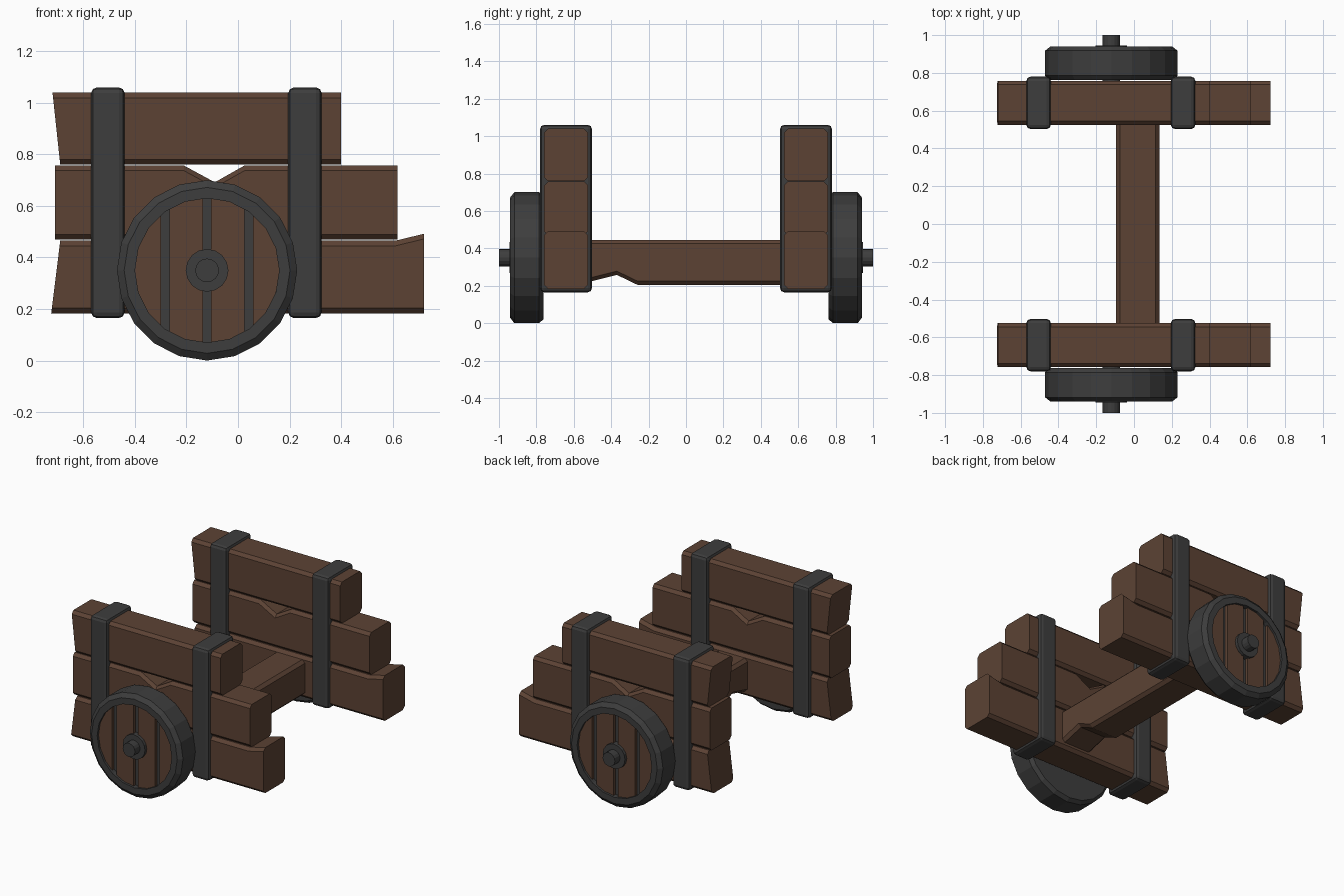
import bpy, bmesh, math

if "Cube" in bpy.data.objects:
    bpy.data.objects.remove(bpy.data.objects["Cube"])


def material(name, rgb):
    m = bpy.data.materials.new(name)
    m.diffuse_color = (*rgb, 1)
    m.use_nodes = True
    m.node_tree.nodes["Principled BSDF"].inputs["Base Color"].default_value = m.diffuse_color
    return m


WOOD = material("brown wood", (0.107, 0.055, 0.034))
IRON = material("dark iron", (0.047, 0.047, 0.047))
WX, WZ = -0.12, 0.35      # wheel centre


def finish(bm, name, mat):
    bmesh.ops.recalc_face_normals(bm, faces=bm.faces)
    me = bpy.data.meshes.new(name)
    bm.to_mesh(me)
    bm.free()
    me.materials.append(mat)
    ob = bpy.data.objects.new(name, me)
    bpy.context.collection.objects.link(ob)
    return ob


def skin(bm, loops):
    rings = [[bm.verts.new(p) for p in loop] for loop in loops]
    n = len(rings[0])
    for a, b in zip(rings, rings[1:]):
        for i in range(n):
            j = (i + 1) % n
            bm.faces.new((a[i], a[j], b[j], b[i]))
    bm.faces.new(rings[0])
    bm.faces.new(rings[-1])


def beam(name, stations, w0, w1, along_y=False, c=0.02):
    """Chamfered timber; stations are (pos at bottom, z bottom, pos at top, z top)."""
    loops = []
    for pb, zb, pt, zt in stations:
        loop = []
        for w, z in ((w0 + c, zb), (w1 - c, zb), (w1, zb + c), (w1, zt - c),
                     (w1 - c, zt), (w0 + c, zt), (w0, zt - c), (w0, zb + c)):
            p = pb + (pt - pb) * (z - zb) / (zt - zb)
            loop.append((w, p, z) if along_y else (p, w, z))
        loops.append(loop)
    bm = bmesh.new()
    skin(bm, loops)
    return finish(bm, name, WOOD)


def box(name, lo, hi, mat, bevel):
    bm = bmesh.new()
    bmesh.ops.create_cube(bm, size=1)
    for v in bm.verts:
        v.co = [(lo[i] + hi[i]) / 2 + v.co[i] * (hi[i] - lo[i]) for i in range(3)]
    bmesh.ops.bevel(bm, geom=bm.edges[:], offset=bevel, segments=2,
                    profile=0.5, affect='EDGES')
    return finish(bm, name, mat)


def lathe(name, profile, sides, s, mat):
    """Turn an (r, y) profile around the axle, mirrored by side s."""
    bm = bmesh.new()
    skin(bm, [[(WX + r * math.sin(2 * math.pi * i / sides), s * y,
                WZ + r * math.cos(2 * math.pi * i / sides)) for i in range(sides)]
              for r, y in profile])
    return finish(bm, name, mat)


def plank(name, a, b, s, r=0.283):
    """Vertical wheel board between offsets a and b, cut to the rim circle."""
    xs = [a + (b - a) * i / 4 for i in range(5)]
    h = [math.sqrt(max(r * r - x * x, 0.0004)) for x in xs]
    outline = list(zip(xs, h)) + [(x, -k) for x, k in zip(xs[::-1], h[::-1])]
    bm = bmesh.new()
    skin(bm, [[(WX + x, s * y, WZ + z) for x, z in outline] for y in (0.895, 0.925)])
    return finish(bm, name, WOOD)


for s, side in ((-1, "front"), (1, "back")):
    w0, w1 = sorted((s * 0.525, s * 0.758))
    # stacked side timbers with worn ends and a notch
    beam(side + "_top_timber", [(-0.69, 0.76, -0.72, 1.04), (0.40, 0.76, 0.40, 1.04)], w0, w1)
    beam(side + "_middle_timber",
         [(-0.71, 0.47, -0.71, 0.757), (-0.21, 0.47, -0.21, 0.757), (-0.09, 0.47, -0.09, 0.692),
          (0.025, 0.47, 0.025, 0.757), (0.62, 0.47, 0.62, 0.757)], w0, w1)
    beam(side + "_bottom_timber",
         [(-0.725, 0.183, -0.69, 0.465), (0.61, 0.183, 0.61, 0.465),
          (0.722, 0.183, 0.722, 0.492)], w0, w1)
    # iron straps around the timbers
    y0, y1 = sorted((s * 0.503, s * 0.78))
    for x, end in ((-0.57, "left"), (0.195, "right")):
        box(f"{side}_{end}_strap", (x, y0, 0.165), (x + 0.13, y1, 1.06), IRON, 0.022)
    # wheel rim with solid back, boards, hub and axle
    lathe(side + "_wheel_rim",
          [(0.33, 0.763), (0.35, 0.785), (0.35, 0.918), (0.322, 0.94),
           (0.28, 0.94), (0.28, 0.903)], 20, s, IRON)
    for i, (a, b) in enumerate(((-0.28, -0.178), (-0.145, -0.016),
                                (0.016, 0.145), (0.178, 0.28))):
        plank(f"{side}_wheel_board_{i + 1}", a, b, s)
    lathe(side + "_hub", [(0.083, 0.89), (0.083, 0.945)], 16, s, IRON)
    lathe(side + "_axle_end", [(0.046, 0.74), (0.046, 1.0)], 16, s, IRON)

# cross timber joining the two sides, notched below
beam("cross_timber",
     [(-0.6, 0.205, -0.6, 0.445), (-0.52, 0.22, -0.52, 0.445), (-0.37, 0.258, -0.37, 0.445),
      (-0.26, 0.205, -0.26, 0.445), (0.6, 0.205, 0.6, 0.445)], -0.095, 0.135, along_y=True)
